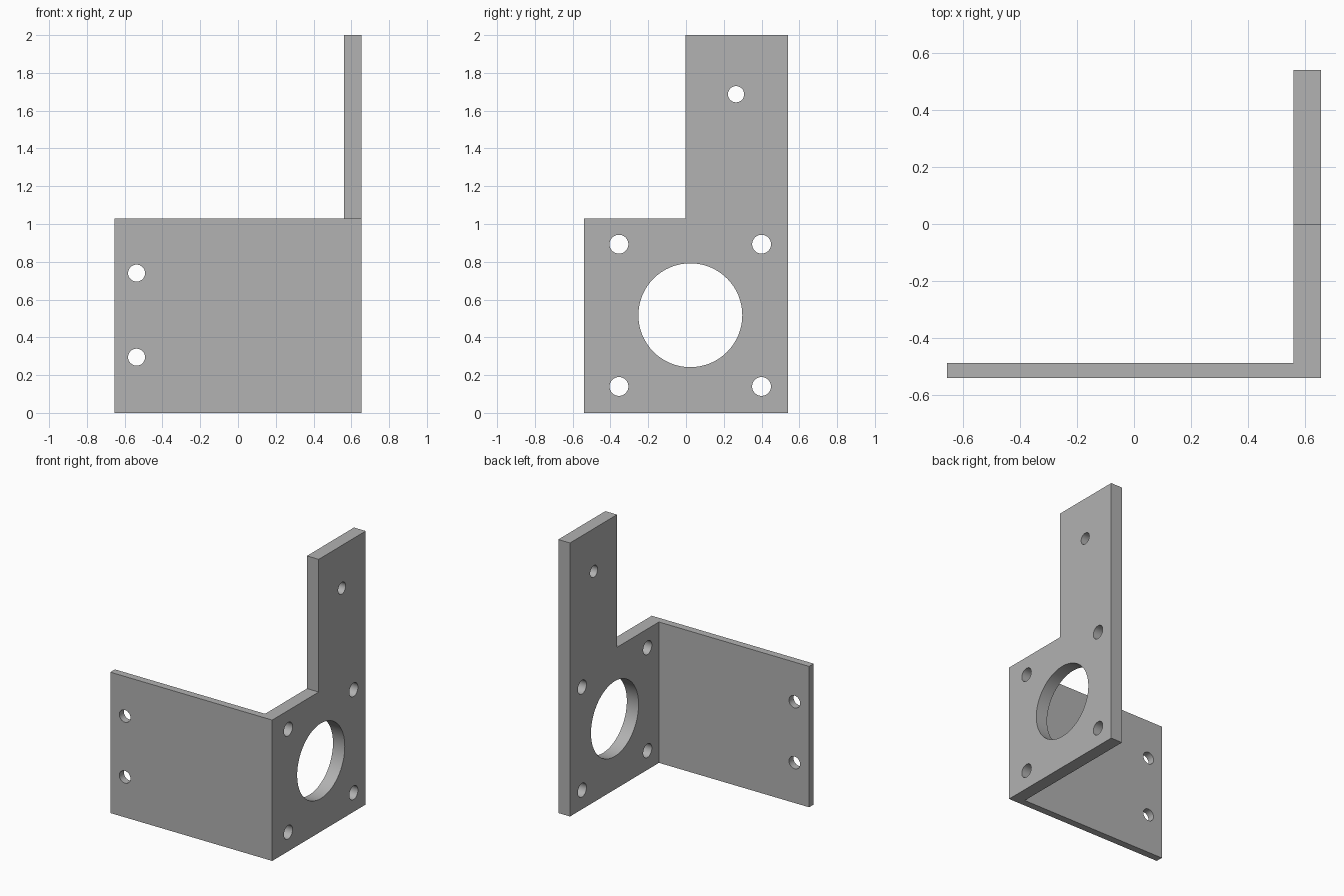
import bpy, bmesh
from math import pi
from mathutils import Matrix, Vector

cube = bpy.data.objects.get("Cube")
if cube:
    bpy.data.objects.remove(cube, do_unlink=True)

# Main dimensions
LEFT, RIGHT, INNER = -0.655, 0.655, 0.56
FRONT, FRONT_INNER, STEP, BACK = -0.54, -0.487, -0.003, 0.54
BODY_TOP, TOP = 1.03, 2.0

grey = bpy.data.materials.new("plain_grey")
grey.use_nodes = True
colour = (0.445, 0.445, 0.445, 1)
grey.diffuse_color = colour
grey.node_tree.nodes["Principled BSDF"].inputs["Base Color"].default_value = colour


def make_object(name, bm):
    mesh = bpy.data.meshes.new(name)
    bm.to_mesh(mesh)
    bm.free()
    obj = bpy.data.objects.new(name, mesh)
    bpy.context.collection.objects.link(obj)
    return obj


def raise_faces(bm, faces, height):
    """Extrude faces straight up and return the new caps."""
    result = bmesh.ops.extrude_face_region(bm, geom=faces)["geom"]
    verts = [g for g in result if isinstance(g, bmesh.types.BMVert)]
    bmesh.ops.translate(bm, verts=verts, vec=(0, 0, height))
    return [g for g in result if isinstance(g, bmesh.types.BMFace)]


# Bracket body: L-shaped footprint, raised, then its rear part raised again
bm = bmesh.new()
footprint = [
    [(LEFT, FRONT), (RIGHT, FRONT), (INNER, FRONT_INNER), (LEFT, FRONT_INNER)],
    [(RIGHT, FRONT), (RIGHT, STEP), (INNER, STEP), (INNER, FRONT_INNER)],
    [(INNER, STEP), (RIGHT, STEP), (RIGHT, BACK), (INNER, BACK)],
]
for outline in footprint:
    bm.faces.new([bm.verts.new((x, y, 0)) for x, y in outline])
bmesh.ops.remove_doubles(bm, verts=bm.verts[:], dist=0.0001)
caps = raise_faces(bm, bm.faces[:], BODY_TOP)
rear = [f for f in caps if f.calc_center_median().y > 0]
raise_faces(bm, rear, TOP - BODY_TOP)
# Keep only boundary faces, then merge flat neighbours
bmesh.ops.recalc_face_normals(bm, faces=bm.faces[:])
bmesh.ops.dissolve_limit(bm, angle_limit=0.01, verts=bm.verts[:], edges=bm.edges[:])
bracket = make_object("angle_bracket", bm)
bracket.data.materials.append(grey)

# Hole cutters: bore, four mounting holes, upright hole, two front holes
cut = bmesh.new()


def drill(centre, radius, axis, segments=32):
    turn = Vector((0, 0, 1)).rotation_difference(Vector(axis)).to_matrix().to_4x4()
    bmesh.ops.create_cone(cut, cap_ends=True, segments=segments, radius1=radius,
                          radius2=radius, depth=0.2,
                          matrix=Matrix.Translation(centre) @ turn)


side_x = (INNER + RIGHT) / 2
drill((side_x, 0.023, 0.517), 0.275, (1, 0, 0), 64)
for y in (-0.355, 0.40):
    for z in (0.14, 0.893):
        drill((side_x, y, z), 0.05, (1, 0, 0))
drill((side_x, 0.265, 1.687), 0.043, (1, 0, 0))
for z in (0.295, 0.74):
    drill((-0.537, (FRONT + FRONT_INNER) / 2, z), 0.045, (0, 1, 0))
cutter = make_object("hole_cutters", cut)
cutter.data.materials.append(grey)
cutter.hide_render = True

# Apply the cut and drop the helper
modifier = bracket.modifiers.new("holes", 'BOOLEAN')
modifier.operation = 'DIFFERENCE'
modifier.solver = 'EXACT'
modifier.object = cutter
bpy.ops.object.select_all(action='DESELECT')
bpy.context.view_layer.objects.active = bracket
bracket.select_set(True)
bpy.ops.object.modifier_apply(modifier=modifier.name)
bpy.data.objects.remove(cutter, do_unlink=True)
bpy.ops.object.shade_smooth_by_angle(angle=pi / 6)
